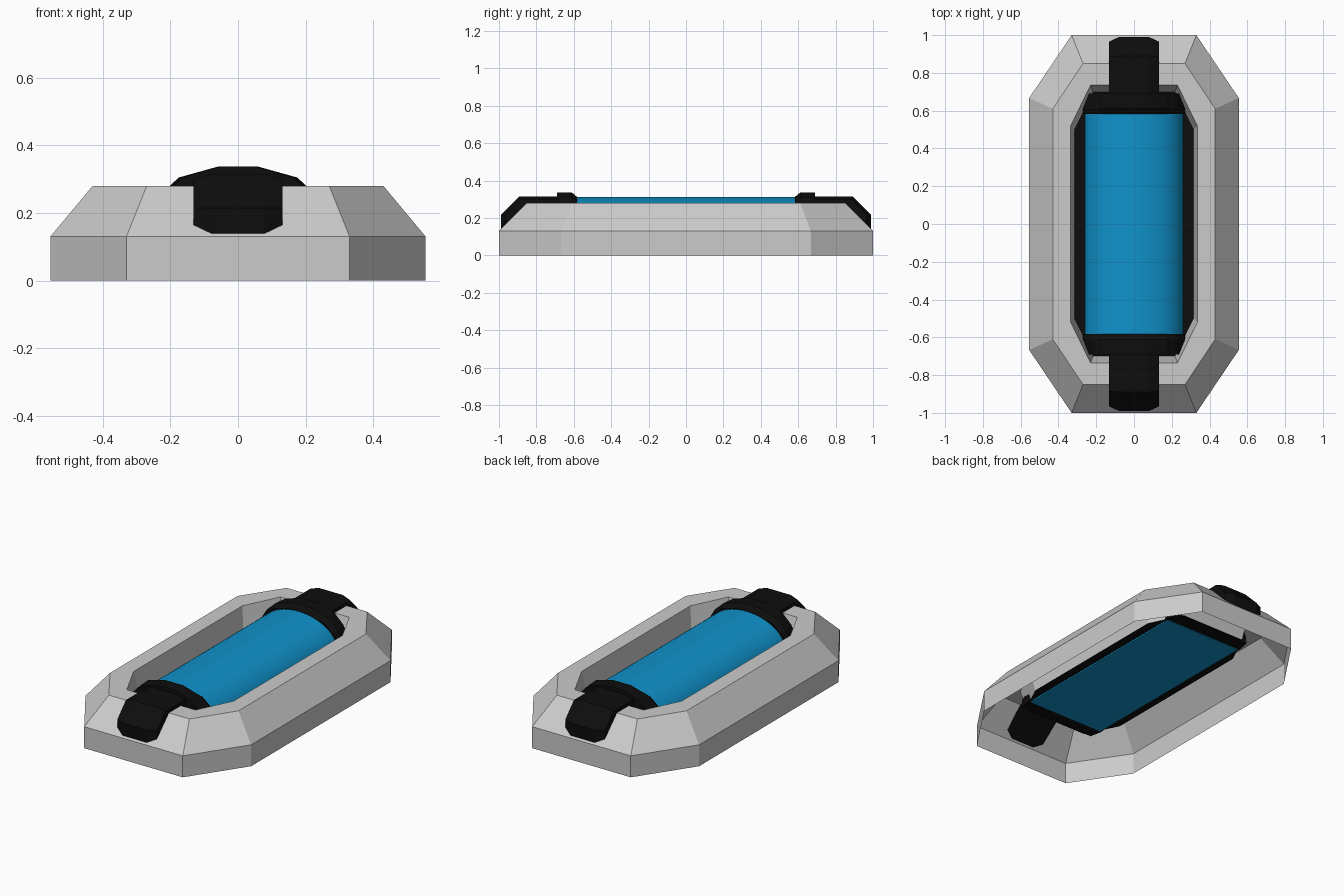
import bpy, bmesh, math

if "Cube" in bpy.data.objects:
    bpy.data.objects.remove(bpy.data.objects["Cube"])


def material(name, rgb):
    m = bpy.data.materials.new(name)
    m.diffuse_color = (*rgb, 1)
    m.use_nodes = True
    m.node_tree.nodes["Principled BSDF"].inputs["Base Color"].default_value = m.diffuse_color
    return m


BLACK = material("black", (0.004, 0.004, 0.004))
BLUE = material("blue", (0.005, 0.29, 0.6))


def loft(name, rings, mat=None, closed=True, caps=True, fix=True):
    """Skin a list of equal-length point rings."""
    bm = bmesh.new()
    vs = [[bm.verts.new(p) for p in r] for r in rings]
    n = len(rings[0])
    for a, b in zip(vs, vs[1:]):
        for i in range(n if closed else n - 1):
            j = (i + 1) % n
            bm.faces.new((a[i], a[j], b[j], b[i]))
    if caps:
        bm.faces.new(vs[0][::-1])
        bm.faces.new(vs[-1])
    if fix:
        bmesh.ops.recalc_face_normals(bm, faces=bm.faces)
    me = bpy.data.meshes.new(name)
    bm.to_mesh(me)
    bm.free()
    ob = bpy.data.objects.new(name, me)
    bpy.context.collection.objects.link(ob)
    if mat:
        me.materials.append(mat)
    return ob


def octagon(x1, y1, x2, y2, z):
    """Counter-clockwise octagon: (x1, y1) by the end, (x2, y2) by the side."""
    q = [(x2, y2), (x1, y1), (-x1, y1), (-x2, y2)]
    return [(x, y, z) for x, y in q + [(-x, -y) for x, y in q]]


# Open-bottomed frame shell with a sloped rim and inner wall
loft("frame", [
    octagon(0.33, 1.0, 0.555, 0.667, 0),
    octagon(0.33, 1.0, 0.555, 0.667, 0.13),
    octagon(0.27, 0.85, 0.43, 0.61, 0.28),
    octagon(0.23, 0.735, 0.335, 0.52, 0.28),
    octagon(0.217, 0.70, 0.315, 0.50, 0.15),
], caps=False, fix=False)

# Dark recessed floor
loft("floor", [octagon(0.217, 0.70, 0.315, 0.50, z) for z in (0.149, 0.153)], BLACK)

# Smooth blue lens
arc = [math.pi * (i / 24 - 0.5) for i in range(25)]
lens = loft("lens", [[(0.26 * math.sin(t), y, 0.14 + 0.172 * math.cos(t)) for t in arc]
                     for y in (-0.61, 0.61)], BLUE)
bpy.context.view_layer.objects.active = lens
lens.select_set(True)
bpy.ops.object.shade_smooth_by_angle(angle=math.radians(35))

# End collars and the straps that fold over the rim
half = [(0.06, 0.337), (0.175, 0.305), (0.235, 0.25), (0.27, 0.19), (0.272, 0.145)]
collar = half + [(-x, z) for x, z in reversed(half)]


def strap_side(x, s, end, top, low):
    return [(x, s * y, z) for y, z in [
        (0.62, top), (0.89 - (0.315 - top) * 0.4, top), (end, 0.215), (end, low),
        (0.84, 0.265), (0.62, 0.265)]]


for s, side in ((-1, "front"), (1, "back")):
    loft(side + "_collar", [
        [(x * kx, s * y, 0.145 + (z - 0.145) * kz) for x, z in collar]
        for y, kx, kz in ((0.582, 0.98, 0.87), (0.612, 1, 1), (0.69, 0.945, 1))], BLACK)
    loft(side + "_strap", [
        strap_side(-0.132, s, 0.965, 0.30, 0.165),
        strap_side(-0.08, s, 0.99, 0.315, 0.138),
        strap_side(0.08, s, 0.99, 0.315, 0.138),
        strap_side(0.132, s, 0.965, 0.30, 0.165)], BLACK)
